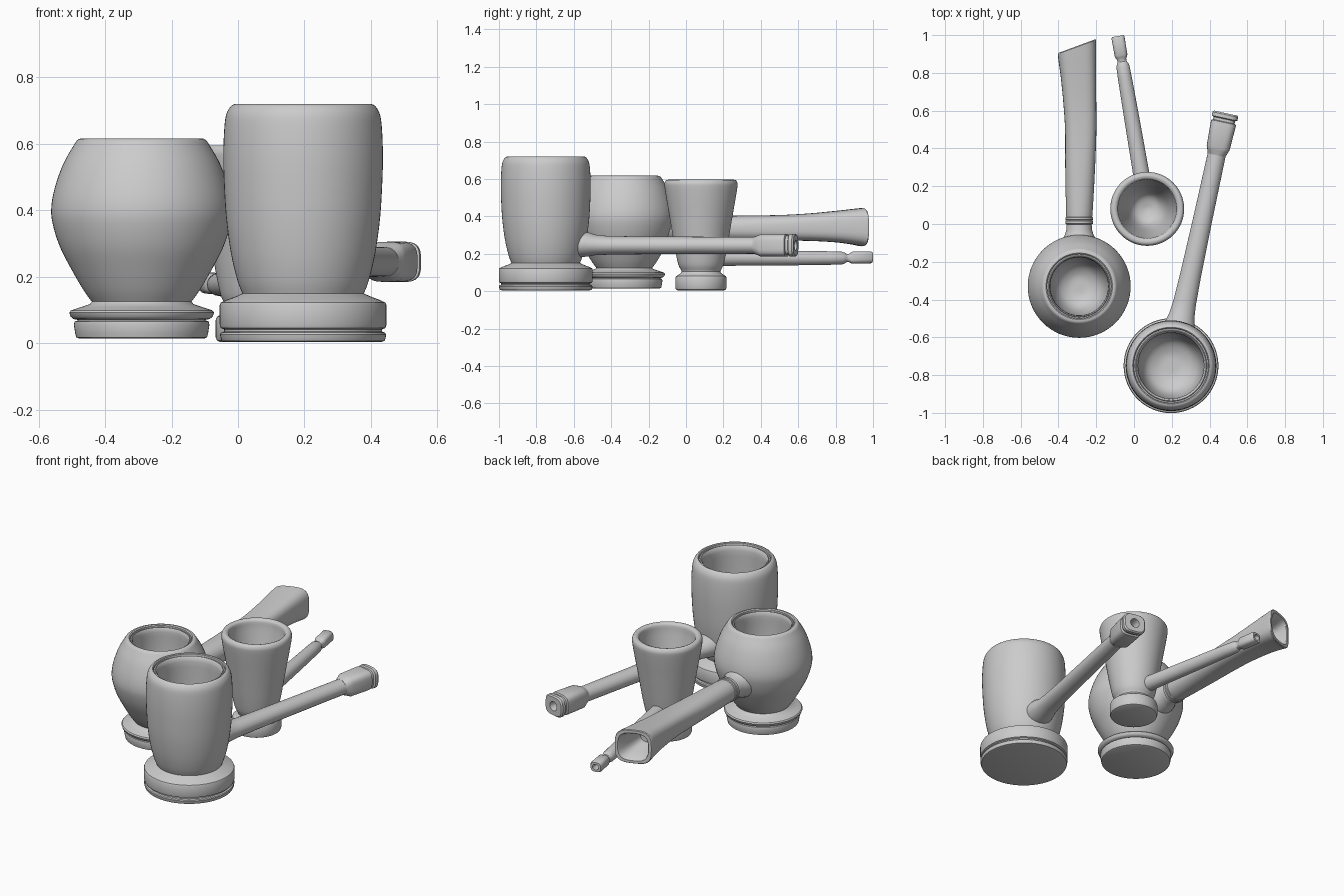
import bpy, bmesh, math
from mathutils import Vector


def finish(name, rings):
    # Skin closed rings of points and cap any open ends
    bm = bmesh.new()
    vs = [[bm.verts.new(p) for p in r] for r in rings]
    n = len(vs[0])
    for a, b in zip(vs, vs[1:]):
        for i in range(n):
            j = (i + 1) % n
            bm.faces.new((a[i], a[j], b[j], b[i]))
    bm.faces.new(vs[0][::-1])
    bm.faces.new(vs[-1])
    bmesh.ops.recalc_face_normals(bm, faces=bm.faces)
    me = bpy.data.meshes.new(name)
    bm.to_mesh(me)
    bm.free()
    ob = bpy.data.objects.new(name, me)
    bpy.context.collection.objects.link(ob)
    bpy.ops.object.select_all(action='DESELECT')
    ob.select_set(True)
    bpy.context.view_layer.objects.active = ob
    bpy.ops.object.shade_smooth_by_angle(angle=math.radians(35))
    return ob


def smooth(pts, steps=4):
    # Catmull-Rom resampling of a profile
    out = []
    for i in range(len(pts) - 1):
        p = [Vector(pts[min(max(k, 0), len(pts) - 1)]) for k in range(i - 1, i + 3)]
        for s in range(steps):
            t = s / steps
            out.append(0.5 * (2 * p[1] + (p[2] - p[0]) * t
                       + (2 * p[0] - 5 * p[1] + 4 * p[2] - p[3]) * t * t
                       + (3 * p[1] - p[0] - 3 * p[2] + p[3]) * t ** 3))
    return [tuple(v) for v in out] + [pts[-1]]


def lathe(name, cx, cy, profile, n=64):
    return finish(name, [[(cx + r * math.cos(math.tau * i / n),
                           cy + r * math.sin(math.tau * i / n), z)
                          for i in range(n)] for r, z in profile])


def loft(name, origin, direction, stations, slant=0, n=40):
    # Stations: distance, sideways shift, z, half width, half height, squareness
    o, d = Vector(origin), Vector(direction).normalized()
    side, up = Vector((d.y, -d.x, 0)), Vector((0, 0, 1))
    d0, d1 = stations[0][0], max(s[0] for s in stations)
    rings = []
    for s, shift, z, w, h, e in stations:
        k = slant * max(0, (s - d0) / (d1 - d0)) ** 3
        ring = []
        for i in range(n):
            a = math.tau * i / n
            c, q = math.cos(a), math.sin(a)
            u = math.copysign(abs(c) ** (2 / e), c) * w
            v = math.copysign(abs(q) ** (2 / e), q) * h
            ring.append(o + d * (s + k * u) + side * (u + shift) + up * (z + v))
        rings.append(ring)
    return finish(name, rings)


# Tall barrel pipe: turned foot, bowl with hollow, stem and square mouthpiece
foot = [(.235, .004), (.245, .007), (.248, .014), (.25, .026), (.247, .032), (.238, .035),
        (.238, .042), (.248, .046), (.251, .056), (.251, .115), (.248, .122),
        (.232, .13), (.2, .142), (.183, .15)]
outer = smooth([(.183, .15), (.198, .19), (.217, .27), (.232, .38), (.239, .5),
                (.24, .58), (.237, .65), (.231, .69), (.218, .713), (.206, .72)])
inner = [(.203, .72), (.198, .716), (.197, .705), (.19, .705), (.186, .71), (.178, .70)]
inner += smooth([(.174, .68), (.175, .5), (.165, .35), (.135, .26), (.07, .22), (.01, .215)])
lathe("barrel_bowl", .196, -.75, foot + outer[1:] + inner)
loft("barrel_stem", (.196, -.75, 0), (.292, 1.35, 0), [
    (.18, 0, .25, .085, .07, 2), (.235, 0, .25, .078, .064, 2), (.27, 0, .247, .068, .055, 2),
    (.34, 0, .245, .061, .05, 2), (.48, 0, .245, .056, .048, 2), (.8, 0, .245, .051, .046, 2),
    (1.17, 0, .245, .048, .045, 2)])
loft("barrel_mouthpiece", (.196, -.75, 0), (.292, 1.35, 0), [
    (1.14, 0, .245, .048, .045, 2.2), (1.165, 0, .245, .056, .054, 3),
    (1.18, 0, .245, .062, .06, 3.5), (1.3, 0, .245, .067, .061, 3.5),
    (1.318, 0, .245, .067, .06, 3.5), (1.322, 0, .245, .058, .052, 3.5),
    (1.336, 0, .245, .058, .052, 3.5), (1.341, 0, .245, .069, .061, 3.5),
    (1.36, 0, .245, .069, .061, 3.5), (1.368, 0, .245, .063, .055, 3.2),
    (1.368, 0, .245, .028, .028, 2), (1.31, 0, .245, .024, .024, 2)])

# Round ball pipe: stepped foot, globe bowl, shank, ferrule and flared stem
foot = [(.188, .014), (.197, .018), (.2, .03), (.204, .055), (.202, .065), (.19, .07),
        (.205, .073), (.214, .08), (.218, .092), (.213, .099), (.185, .108), (.156, .118)]
outer = smooth([(.15, .125), (.175, .16), (.21, .22), (.246, .29), (.268, .36), (.272, .41),
                (.261, .47), (.236, .54), (.205, .595), (.193, .612), (.18, .617)])
inner = [(.176, .617), (.17, .612), (.17, .602), (.164, .602), (.16, .606), (.155, .598)]
inner += smooth([(.153, .58), (.155, .45), (.14, .34), (.11, .27), (.06, .235), (.01, .23)])
lathe("ball_bowl", -.29, -.33, foot + outer + inner)
loft("ball_shank", (-.29, -.33, 0), (0, 1, 0), [
    (.2, 0, .34, .105, .1, 2), (.25, 0, .338, .088, .086, 2), (.275, 0, .336, .075, .073, 2),
    (.3, 0, .335, .068, .066, 2), (.34, 0, .335, .065, .064, 2)])
loft("ball_ferrule", (-.29, -.33, 0), (0, 1, 0), [
    (.328, 0, .335, .066, .064, 2), (.332, 0, .335, .073, .071, 2),
    (.347, 0, .335, .073, .071, 2), (.35, 0, .335, .067, .065, 2),
    (.353, 0, .335, .073, .071, 2), (.364, 0, .335, .073, .071, 2),
    (.368, 0, .335, .066, .064, 2)])
loft("ball_stem", (-.29, 0, 0), (0, 1, 0), smooth([
    (.03, 0, .335, .068, .066, 2), (.08, .001, .335, .071, .067, 2.1),
    (.3, .005, .336, .079, .068, 2.4), (.5, .008, .338, .083, .069, 2.8),
    (.65, .003, .342, .087, .073, 3), (.8, -.004, .345, .094, .084, 3.2),
    (.9, -.01, .344, .1, .096, 3.3), (.937, -.012, .342, .101, .102, 3.3)]) + [
    (.942, -.012, .342, .098, .099, 3.3), (.942, -.012, .342, .083, .084, 3),
    (.937, -.012, .342, .079, .08, 3), (.87, -.008, .344, .066, .062, 3),
    (.78, 0, .345, .045, .04, 2.5)], slant=.37)

# Small conical pipe: plain disc foot, tapered bowl, thin stem with nib
foot = [(.125, .004), (.133, .008), (.137, .018), (.137, .07), (.133, .08), (.12, .088),
        (.108, .096), (.104, .105)]
outer = smooth([(.106, .112), (.122, .145), (.138, .22), (.155, .32), (.172, .42),
                (.186, .5), (.195, .56), (.194, .58), (.186, .593), (.174, .596)])
inner = smooth([(.163, .592), (.156, .58), (.15, .53), (.125, .4), (.098, .29),
                (.065, .235), (.01, .215)])
lathe("cone_bowl", .07, .08, foot + outer + inner)
loft("cone_stem", (.07, .08, 0), (-.157, .92, 0), [
    (.09, 0, .178, .046, .044, 2), (.2, 0, .178, .043, .042, 2),
    (.5, 0, .177, .04, .039, 2), (.7, 0, .177, .037, .036, 2),
    (.765, 0, .177, .035, .034, 2), (.782, 0, .177, .029, .028, 2),
    (.79, 0, .177, .024, .022, 2.2), (.802, 0, .177, .024, .022, 2.5),
    (.815, 0, .178, .031, .029, 3), (.825, 0, .18, .034, .032, 3),
    (.92, 0, .181, .035, .032, 3), (.928, 0, .181, .03, .028, 3),
    (.928, 0, .181, .019, .017, 2.2), (.87, 0, .181, .015, .014, 2)])
